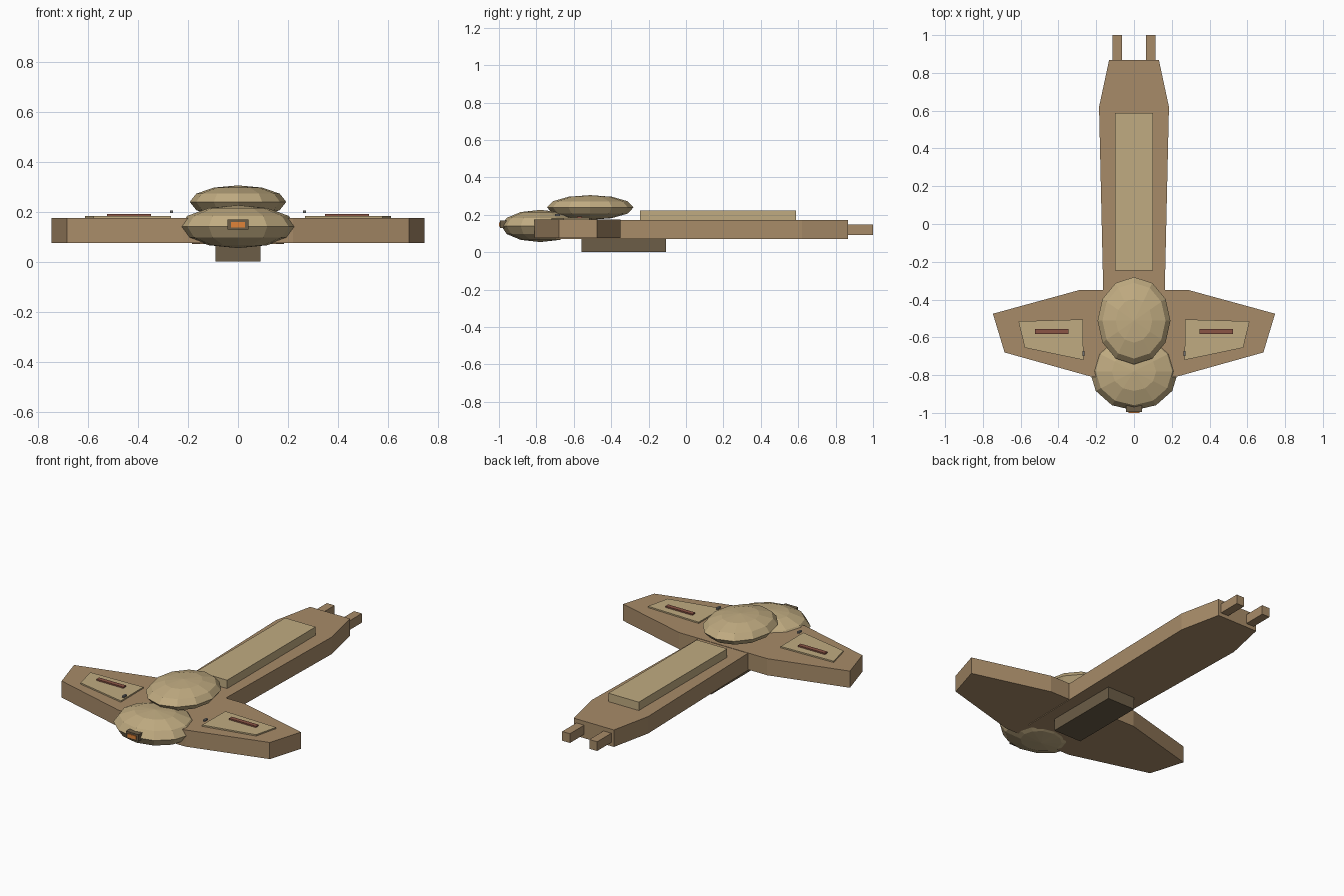
import bpy, bmesh
from mathutils import Matrix

if "Cube" in bpy.data.objects:
    bpy.data.objects.remove(bpy.data.objects["Cube"])


def material(name, rgb):
    m = bpy.data.materials.new(name)
    m.diffuse_color = (*rgb, 1)
    m.use_nodes = True
    m.node_tree.nodes["Principled BSDF"].inputs["Base Color"].default_value = m.diffuse_color
    return m


HULL = material("hull_tan", (0.39, 0.26, 0.14))
PANEL = material("panel_sand", (0.53, 0.41, 0.22))
DARK = material("dark_brown", (0.15, 0.11, 0.063))
RED = material("red_strip", (0.26, 0.09, 0.06))
ORANGE = material("orange_glow", (0.75, 0.23, 0.04))
GREY = material("gun_grey", (0.16, 0.16, 0.16))


def finish(name, bm, mat):
    bmesh.ops.recalc_face_normals(bm, faces=bm.faces)
    mesh = bpy.data.meshes.new(name)
    bm.to_mesh(mesh)
    bm.free()
    mesh.materials.append(mat)
    ob = bpy.data.objects.new(name, mesh)
    bpy.context.collection.objects.link(ob)
    return ob


def prism(name, outline, z0, z1, mat):
    """Plan outline extruded upwards from z0 to z1."""
    bm = bmesh.new()
    face = bm.faces.new([bm.verts.new((x, y, z0)) for x, y in outline])
    ext = bmesh.ops.extrude_face_region(bm, geom=[face])["geom"]
    verts = [v for v in ext if isinstance(v, bmesh.types.BMVert)]
    bmesh.ops.translate(bm, verts=verts, vec=(0, 0, z1 - z0))
    return finish(name, bm, mat)


def box(name, x0, x1, y0, y1, z0, z1, mat):
    return prism(name, [(x0, y0), (x1, y0), (x1, y1), (x0, y1)], z0, z1, mat)


def symmetric(half):
    return half + [(-x, y) for x, y in reversed(half)]


def dome(name, centre, radii, mat):
    """Low-poly flattened ball."""
    bm = bmesh.new()
    bmesh.ops.create_uvsphere(bm, u_segments=12, v_segments=6, radius=1,
                              matrix=Matrix.LocRotScale(centre, None, radii))
    return finish(name, bm, mat)


def mirrored(ob):
    ob.modifiers.new("mirror", "MIRROR")
    return ob


# Long body and wings
prism("fuselage", symmetric([(0.155, -0.70), (0.185, 0.62), (0.132, 0.867)]),
      0.071, 0.172, HULL)
prism("wings", symmetric([(0.22, -0.81), (0.685, -0.68), (0.747, -0.475), (0.29, -0.35)]),
      0.075, 0.174, HULL)

# Raised spine and belly block
box("spine_deck", -0.10, 0.10, -0.245, 0.587, 0.17, 0.222, PANEL)
box("belly_block", -0.091, 0.091, -0.56, -0.107, 0, 0.08, DARK)

# Domes
dome("front_dome", (0, -0.78, 0.14), (0.234, 0.207, 0.086), PANEL)
dome("upper_dome", (0, -0.512, 0.239), (0.193, 0.231, 0.066), PANEL)

# Nose window
box("window_frame", -0.042, 0.042, -0.995, -0.96, 0.128, 0.168, DARK)
box("window_glow", -0.029, 0.029, -1.0, -0.97, 0.137, 0.158, ORANGE)

# Paired wing details and tail prongs
mirrored(prism("wing_panel", [(0.268, -0.72), (0.578, -0.655), (0.612, -0.515), (0.27, -0.505)],
               0.17, 0.182, PANEL))
mirrored(box("wing_strip", 0.348, 0.525, -0.582, -0.556, 0.178, 0.19, RED))
mirrored(box("wing_gun", 0.261, 0.273, -0.70, -0.673, 0.194, 0.204, GREY))
mirrored(box("tail_prong", 0.064, 0.115, 0.85, 1.0, 0.093, 0.148, HULL))
